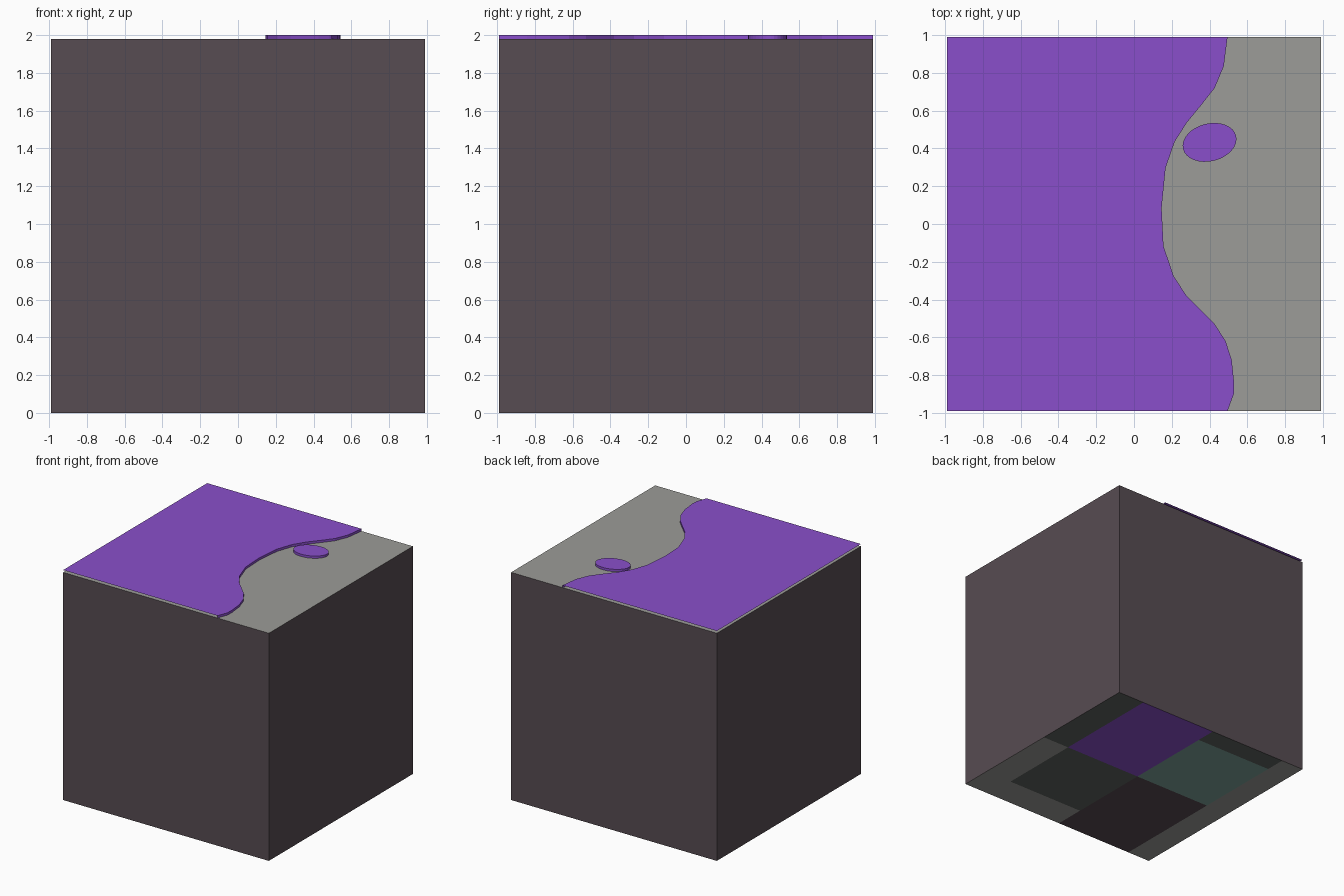
import bpy, bmesh, math

if "Cube" in bpy.data.objects:
    bpy.data.objects.remove(bpy.data.objects["Cube"])

H = 0.99          # half width of the block
Z0, Z1 = 1.98, 2.0  # block top, puddle top


def material(name, rgb):
    m = bpy.data.materials.new(name)
    lin = [((c / 255 + 0.055) / 1.055) ** 2.4 for c in rgb]
    m.diffuse_color = (*lin, 1)
    m.use_nodes = True
    m.node_tree.nodes["Principled BSDF"].inputs["Base Color"].default_value = m.diffuse_color
    return m


BROWN = material("dark brown", (87, 76, 82))
GREY = material("light grey", (156, 156, 152))
PURPLE = material("purple", (138, 79, 203))
SLATE = material("dark grey", (94, 98, 95))
GREEN = material("grey green", (126, 164, 155))


def make(name, bm, mats):
    me = bpy.data.meshes.new(name)
    bm.to_mesh(me)
    bm.free()
    for m in mats:
        me.materials.append(m)
    ob = bpy.data.objects.new(name, me)
    bpy.context.collection.objects.link(ob)
    return ob


def plate(name, outline, wall_count):
    """Top sheet at Z1 with walls down to Z0 along the first wall_count edges."""
    bm = bmesh.new()
    top = [bm.verts.new((x, y, Z1)) for x, y in outline]
    bm.faces.new(top)
    low = [bm.verts.new((x, y, Z0)) for x, y in outline[:wall_count + 1]]
    n = len(low)
    edges = wall_count if wall_count < len(outline) else n
    for i in range(edges):
        j = (i + 1) % n
        bm.faces.new((top[j], top[i], low[i], low[j]))
    return make(name, bm, [PURPLE])


# block: brown sides, grey top, bottom left open for the underside panel
bm = bmesh.new()
bmesh.ops.create_cube(bm, size=1)
for v in bm.verts:
    v.co = (v.co.x * 2 * H, v.co.y * 2 * H, (v.co.z + 0.5) * Z0)
bm.normal_update()
bmesh.ops.delete(bm, geom=[f for f in bm.faces if f.normal.z < -0.5], context='FACES')
for f in bm.faces:
    f.material_index = 1 if f.normal.z > 0.5 else 0
make("block", bm, [BROWN, GREY])

# underside: patchwork of coloured panels
xs = [-H, -0.77, -0.02, 0.73, H]
ys = [-H, -0.72, 0.02, 0.81, H]


def patch(x, y):
    if x < -0.77:
        return 0                      # grey margin
    if x < -0.02:
        if y < 0.02:
            return 1                  # brown square
        return 2 if y < 0.81 else 3   # green square, slate strip
    if y > 0.02:
        return 4 if x < 0.73 else 3   # purple square, slate strip
    return 3 if (x < 0.73 and y > -0.72) else 0


bm = bmesh.new()
grid = [[bm.verts.new((x, y, 0)) for y in ys] for x in xs]
for i in range(4):
    for j in range(4):
        f = bm.faces.new((grid[i][j], grid[i][j + 1], grid[i + 1][j + 1], grid[i + 1][j]))
        f.material_index = patch((xs[i] + xs[i + 1]) / 2, (ys[j] + ys[j + 1]) / 2)
make("underside", bm, [GREY, BROWN, GREEN, SLATE, PURPLE])

# puddle: wavy right edge has a wall, the outer block edges stay open
wave = [(.495, -H), (.528, -.9), (.53, -.843), (.517, -.72), (.485, -.62),
        (.427, -.53), (.358, -.46), (.279, -.382), (.21, -.276), (.156, -.117),
        (.146, .085), (.167, .297), (.215, .435), (.279, .536), (.353, .626),
        (.427, .72), (.475, .835), (.495, H)]
plate("puddle", wave + [(-H, H), (-H, -H)], len(wave) - 1)

# droplet: tilted ellipse
t = math.radians(14)
oval = []
for k in range(32):
    a = 2 * math.pi * k / 32
    u, v = 0.1445 * math.cos(a), 0.0997 * math.sin(a)
    oval.append((0.40 + u * math.cos(t) - v * math.sin(t),
                 0.432 + u * math.sin(t) + v * math.cos(t)))
plate("droplet", oval, len(oval))
